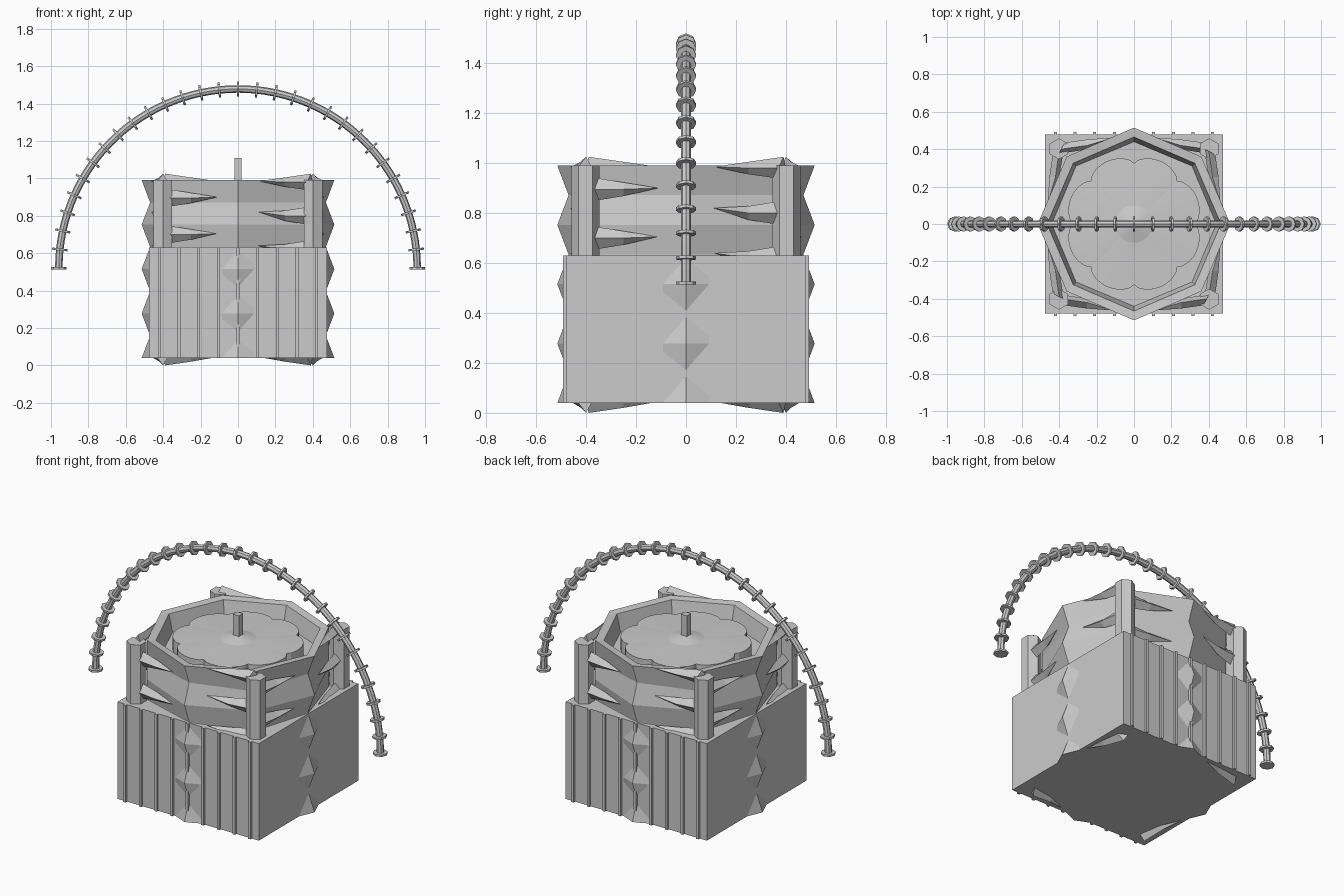
import bpy, bmesh
from math import sin, cos, pi, radians
from mathutils import Vector, Matrix

if "Cube" in bpy.data.objects:
    bpy.data.objects.remove(bpy.data.objects["Cube"])


def make(name, verts, faces):
    me = bpy.data.meshes.new(name)
    me.from_pydata([tuple(v) for v in verts], [], faces)
    bm = bmesh.new()
    bm.from_mesh(me)
    bmesh.ops.recalc_face_normals(bm, faces=bm.faces)
    bm.to_mesh(me)
    bm.free()
    ob = bpy.data.objects.new(name, me)
    bpy.context.collection.objects.link(ob)
    return ob


def loft(name, rings):
    """Skin equal-length closed rings and cap both ends."""
    n = len(rings[0])
    verts = [v for r in rings for v in r]
    faces = [(i * n + j, i * n + (j + 1) % n, (i + 1) * n + (j + 1) % n, (i + 1) * n + j)
             for i in range(len(rings) - 1) for j in range(n)]
    faces += [tuple(range(n)), tuple(range((len(rings) - 1) * n, len(rings) * n))]
    return make(name, verts, faces)


def box(name, lo, hi):
    ring = lambda z: [(lo[0], lo[1], z), (hi[0], lo[1], z), (hi[0], hi[1], z), (lo[0], hi[1], z)]
    return loft(name, [ring(lo[2]), ring(hi[2])])


def polar(r, z, n, c=(0, 0), off=0.0):
    return [(c[0] + r * cos(2 * pi * i / n + off), c[1] + r * sin(2 * pi * i / n + off), z)
            for i in range(n)]


# Woven octagonal wall: mid points bulge in and out row by row, corners stay put
def wall_ring(mid, corner, z):
    pts = []
    for k in range(4):
        a = k * pi / 2
        pts.append((mid * cos(a), mid * sin(a), z))
        pts.append((corner * (cos(a) - sin(a)), corner * (sin(a) + cos(a)), z))
    return pts


rows = [wall_ring(0.515 if i % 2 == 0 else 0.47, 0.36, 0.04 + i * 0.95 / 8) for i in range(9)]
rows += [wall_ring(0.465, 0.325, 0.985), wall_ring(0.44, 0.31, 0.88)]
loft("woven_wall", rows)

# Lower cladding box with vertical battens front and back
box("lower_box", (-0.475, -0.478, 0.04), (0.475, 0.478, 0.63))
for s in (-1, 1):
    for i in range(-4, 5):
        x = i * 0.105
        y0, y1 = sorted((s * 0.47, s * 0.492))
        box("batten", (x - 0.008, y0, 0.04), (x + 0.008, y1, 0.63))

# Corner posts
for sx in (-1, 1):
    for sy in (-1, 1):
        c = (sx * 0.402, sy * 0.402)
        loft("corner_post", [polar(0.056, z, 6, c, pi / 6) for z in (0.045, 0.99)])


# Pointed strand ends emerging beside the posts, same on all four sides
def spike(side, sx, z, z_tip, h):
    rot = Matrix.Rotation(side * pi / 2, 3, 'Z')
    pts = [(sx * 0.40, -0.375, z), (sx * 0.39, -0.40, z + h), (sx * 0.37, -0.435, z),
           (sx * 0.39, -0.40, z - h), (sx * 0.25, -0.40, z), (sx * 0.25, -0.42, z + h * 0.55),
           (sx * 0.25, -0.452, z), (sx * 0.25, -0.42, z - h * 0.55), (sx * 0.11, -0.462, z_tip)]
    faces = [(0, 1, 2, 3)]
    for j in range(4):
        k = (j + 1) % 4
        faces += [(j, k, 4 + k, 4 + j), (4 + j, 4 + k, 8)]
    make("strand_end", [rot @ Vector(p) for p in pts], faces)


for side in range(4):
    for z in (0.70, 0.895):
        spike(side, -1, z, z + 0.005, 0.05)
    for z in (0.62, 0.80):
        spike(side, 1, z, z + 0.02, 0.05)
    spike(side, 1, 0.98, 0.985, 0.045)
    spike(side, 1, 0.045, 0.045, 0.045)

# Scalloped lid with a shallow crown and a peg handle
N = 96


def lid_ring(f, z):
    out = []
    for i in range(N):
        a = 2 * pi * i / N
        r = (0.325 + 0.04 * abs(sin(4 * a)) ** 0.6) * f
        out.append((r * cos(a), r * sin(a), z))
    return out


loft("lid", [lid_ring(1, 0.87), lid_ring(1, 0.955), polar(0.10, 0.965, N), polar(0.02, 0.985, N)])
box("lid_peg", (-0.02, -0.02, 0.96), (0.02, 0.02, 1.11))

# Arched carrying handle with evenly spaced wrapped collars
R, CZ = 0.958, 0.52


def arc_ring(a, r, n, shift=0.0):
    radial = Vector((cos(a), 0, sin(a)))
    tangent = Vector((-sin(a), 0, cos(a)))
    base = Vector((0, 0, CZ)) + radial * R + tangent * shift
    return [base + radial * (r * cos(2 * pi * i / n)) + Vector((0, r * sin(2 * pi * i / n), 0))
            for i in range(n)]


loft("arch_handle", [arc_ring(radians(3 * i), 0.02, 8) for i in range(61)])
for i in range(31):
    a = radians(6 * i)
    loft("handle_collar", [arc_ring(a, 0.041, 8, d) for d in (-0.006, 0.006)])
